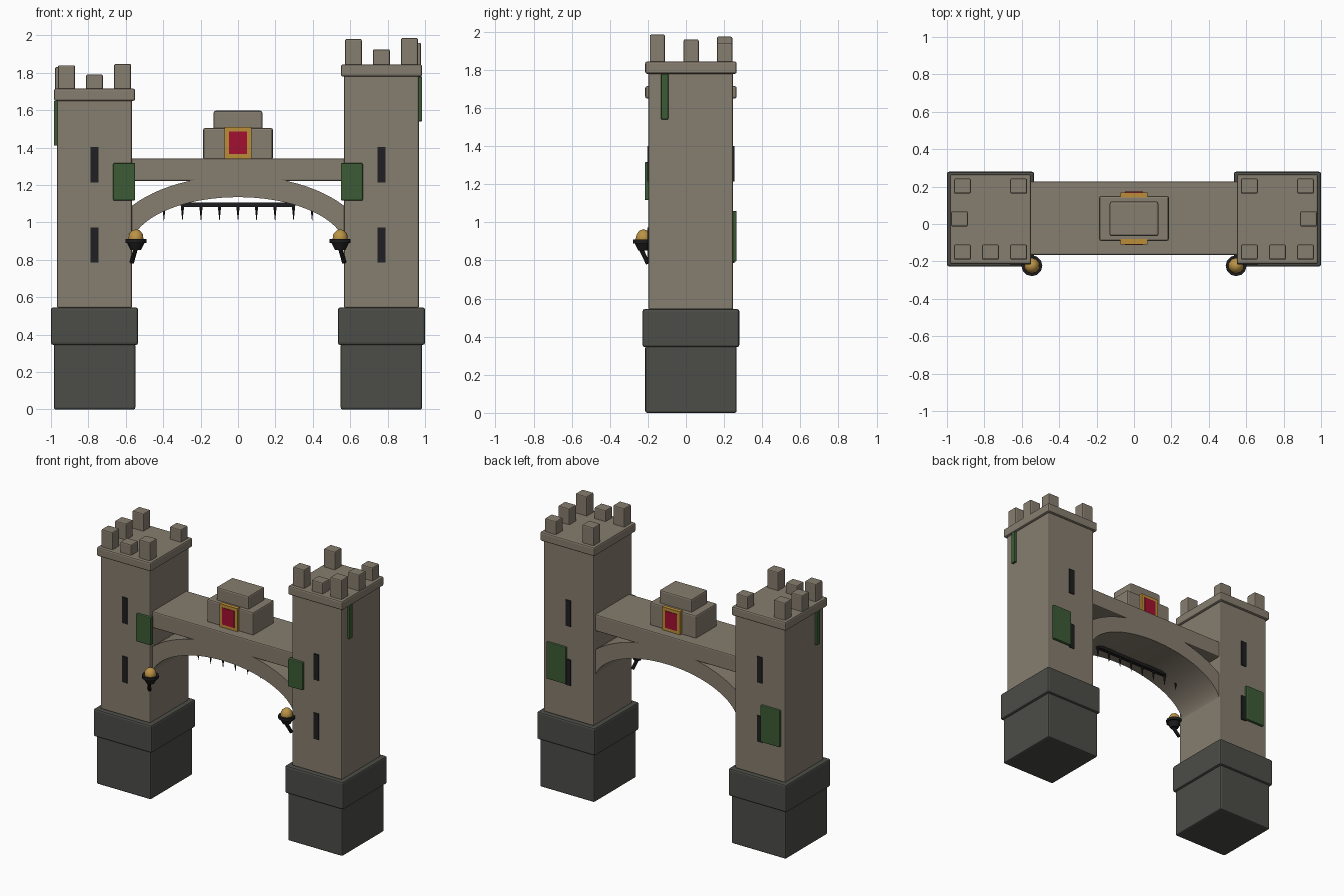
import bpy, bmesh, math
from mathutils import Vector

cube = bpy.data.objects.get("Cube")
if cube:
    bpy.data.objects.remove(cube, do_unlink=True)


def make_material(name, rgb):
    mat = bpy.data.materials.new(name)
    mat.use_nodes = True
    color = (*rgb, 1)
    mat.diffuse_color = color
    mat.node_tree.nodes["Principled BSDF"].inputs["Base Color"].default_value = color
    return mat


STONE = make_material("warm grey stone", (0.24, 0.205, 0.158))
DARK = make_material("dark foundation stone", (0.072, 0.072, 0.064))
MOSS = make_material("moss green", (0.045, 0.105, 0.035))
IRON = make_material("black iron", (0.012, 0.012, 0.013))
SLIT = make_material("slit shadow", (0.014, 0.014, 0.016))
GOLD = make_material("gold trim", (0.50, 0.27, 0.04))
FLAME = make_material("amber flame", (0.50, 0.29, 0.06))
RED = make_material("crimson shield", (0.37, 0.005, 0.03))


def add_object(name, bm, mat, smooth=False):
    bmesh.ops.recalc_face_normals(bm, faces=bm.faces)
    mesh = bpy.data.meshes.new(name)
    bm.to_mesh(mesh)
    bm.free()
    mesh.materials.append(mat)
    obj = bpy.data.objects.new(name, mesh)
    bpy.context.collection.objects.link(obj)
    if smooth:
        bpy.ops.object.select_all(action="DESELECT")
        obj.select_set(True)
        bpy.context.view_layer.objects.active = obj
        bpy.ops.object.shade_smooth_by_angle(angle=math.radians(35))
    return obj


def box(name, x, y, z, mat, bevel=0.0):
    """Box from (min, max) pairs with optional soft edges."""
    bm = bmesh.new()
    bmesh.ops.create_cube(bm, size=1)
    for v in bm.verts:
        v.co = [pair[0] if c < 0 else pair[1] for c, pair in zip(v.co, (x, y, z))]
    obj = add_object(name, bm, mat)
    if bevel:
        mod = obj.modifiers.new("soft_edges", "BEVEL")
        mod.width = bevel
        mod.segments = 2
    return obj


def around(center, half):
    return (center - half, center + half)


def cone(name, bottom, top, r_bottom, r_top, sides, mat):
    """Round tapered bar between two points."""
    a, b = Vector(bottom), Vector(top)
    bm = bmesh.new()
    bmesh.ops.create_cone(bm, cap_ends=True, segments=sides, radius1=r_bottom,
                          radius2=r_top, depth=(b - a).length)
    rot = (b - a).to_track_quat("Z", "Y")
    for v in bm.verts:
        v.co = rot @ v.co + (a + b) / 2
    return add_object(name, bm, mat, smooth=True)


CX, CY = 0.767, 0.026
BACK, FRONT = CY + 0.222, CY - 0.222


def tower(side, label, top, merlons):
    cx = side * CX

    def span(a, b):
        return tuple(sorted((side * a, side * b)))

    def block(part, hx, hy, z, mat, bevel=0.01):
        box(f"{label}_{part}", around(cx, hx), around(CY, hy), z, mat, bevel)

    # Foundation, shaft and cap
    block("foundation", 0.218, 0.24, (0, 0.35), DARK)
    block("plinth", 0.233, 0.254, (0.345, 0.545), DARK, 0.012)
    block("shaft", 0.2, 0.222, (0.54, top + 0.01), STONE)
    block("cap", 0.217, 0.24, (top, top + 0.065), STONE)

    # Merlons: outward offset, depth position, height
    for dx, y, h in merlons:
        box(f"{label}_merlon", around(side * (CX + dx), 0.045), around(y, 0.04),
            (top + 0.055, top + 0.065 + h), STONE, 0.007)

    # Arrow slits on both faces
    for z in (0.88, 1.308):
        for y in (FRONT, BACK):
            box(f"{label}_arrow_slit", around(cx, 0.021), around(y, 0.007),
                around(z, 0.094), SLIT)

    # Moss patches: front inner corner, back, outer streak
    box(f"{label}_front_moss", span(0.55, 0.667), (FRONT - 0.02, FRONT + 0.015),
        (1.117, 1.317), MOSS, 0.006)
    box(f"{label}_back_moss", span(0.78, 0.935), (BACK - 0.01, BACK + 0.018),
        (0.795, 1.06), MOSS, 0.006)
    box(f"{label}_moss_streak", span(0.96, 0.985), around(-0.112, 0.019),
        (top - 0.24, top), MOSS, 0.005)

    # Torch: slanted bracket, bowl, rim, flame
    tx, ty = side * 0.546, -0.223
    cone(f"{label}_torch_bracket", (side * 0.568, -0.2, 0.785), (tx, ty - 0.015, 0.865),
         0.012, 0.012, 8, IRON)
    cone(f"{label}_torch_bowl", (tx, ty, 0.853), (tx, ty, 0.898), 0.028, 0.05, 12, IRON)
    cone(f"{label}_torch_rim", (tx, ty, 0.89), (tx, ty, 0.91), 0.056, 0.056, 12, IRON)
    bm = bmesh.new()
    bmesh.ops.create_icosphere(bm, subdivisions=2, radius=0.042)
    for v in bm.verts:
        v.co = (v.co.x + tx, v.co.y + ty, v.co.z * 1.2 + 0.914)
    add_object(f"{label}_torch_flame", bm, FLAME, smooth=True)


F, M, B = -0.15, 0.027, 0.203
tower(-1, "right_tower", 1.65,
      [(0.15, F, 0.125), (0, F, 0.075), (-0.15, F, 0.132),
       (0.166, M, 0.115), (0.15, B, 0.125), (-0.15, B, 0.09)])
tower(1, "left_tower", 1.78,
      [(0.15, F, 0.14), (0, F, 0.08), (-0.15, F, 0.135),
       (0.166, M, 0.115), (0.15, B, 0.095), (-0.15, B, 0.13)])

# Bridge deck
Y0, Y1 = -0.166, 0.226
box("bridge_deck", (-0.6, 0.6), (Y0, Y1), (1.222, 1.342), STONE, 0.008)

# Arch: band between two half ellipses, extruded in depth
bm = bmesh.new()
STEPS = 40
rings = []
for i in range(STEPS + 1):
    t = math.pi * i / STEPS
    c, s = math.cos(t), math.sin(t)
    rings.append([bm.verts.new((a * c, y, 0.86 + h * s))
                  for a, h, y in ((0.575, 0.275, Y0), (0.7, 0.39, Y0),
                                  (0.7, 0.39, Y1), (0.575, 0.275, Y1))])
for p, q in zip(rings, rings[1:]):
    for k in range(4):
        n = (k + 1) % 4
        bm.faces.new((p[k], p[n], q[n], q[k]))
bm.faces.new(rings[0])
bm.faces.new(rings[-1])
add_object("bridge_arch", bm, STONE, smooth=True)

# Crest blocks with a framed shield on both faces
box("crest_base", around(0, 0.186), around(0.03, 0.12), (1.335, 1.505), STONE, 0.01)
box("crest_top", around(0, 0.13), around(0.028, 0.092), (1.495, 1.597), STONE, 0.01)
for label, y, d in (("front", -0.09, -1), ("back", 0.15, 1)):
    box(f"{label}_shield_frame", around(0, 0.072), around(y + d * 0.005, 0.014),
        (1.343, 1.51), GOLD)
    box(f"{label}_shield", around(0, 0.048), around(y + d * 0.019, 0.004),
        (1.366, 1.487), RED)

# Raised gate: bar and hanging spikes
box("gate_bar", around(0, 0.3), around(-0.03, 0.014), (1.083, 1.106), IRON)
for i in range(-4, 5):
    cone("gate_spike", (i * 0.099, -0.03, 1.01), (i * 0.099, -0.03, 1.1),
         0.001, 0.012, 6, IRON)
